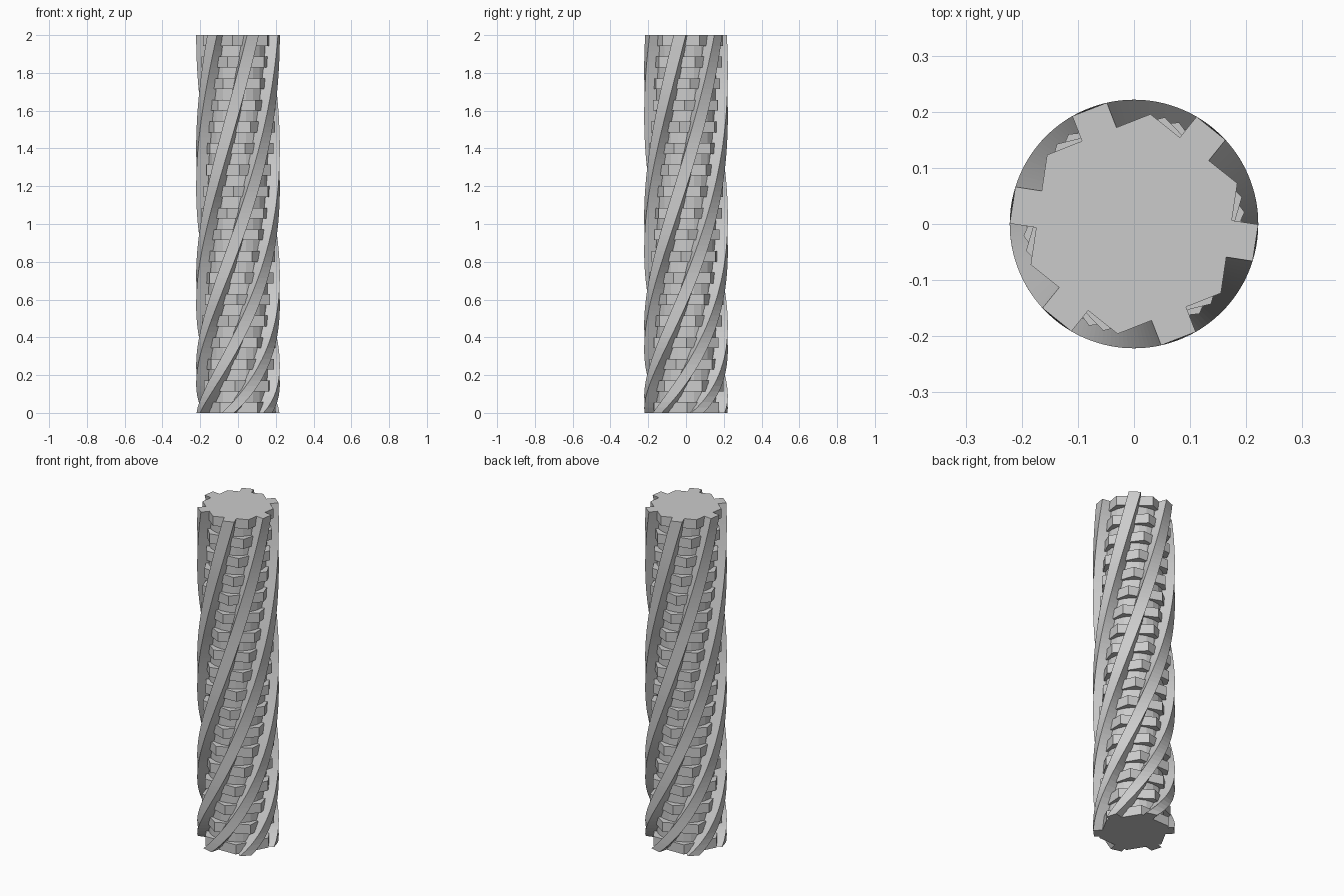
import bpy, bmesh
from math import sin, cos, radians, sqrt, pi

if "Cube" in bpy.data.objects:
    bpy.data.objects.remove(bpy.data.objects["Cube"])

HEIGHT = 2.0
LAYERS = 35
STEP = HEIGHT / LAYERS


def twist(z):
    """Rotation in radians: fast near the base, slower towards the top."""
    return radians(190 * (sqrt(z + 0.1) - sqrt(HEIGHT + 0.1)))


def add_loft(bm, rings):
    """Closed solid through a list of equal-length rings of points."""
    loops = [[bm.verts.new(p) for p in ring] for ring in rings]
    n = len(loops[0])
    for a, b in zip(loops, loops[1:]):
        for i in range(n):
            j = (i + 1) % n
            bm.faces.new((a[i], a[j], b[j], b[i]))
    bm.faces.new(loops[0][::-1])
    bm.faces.new(loops[-1])


def finish(bm, name):
    bmesh.ops.recalc_face_normals(bm, faces=bm.faces[:])
    mesh = bpy.data.meshes.new(name)
    bm.to_mesh(mesh)
    bm.free()
    obj = bpy.data.objects.new(name, mesh)
    bpy.context.collection.objects.link(obj)
    return obj


def polygon(sides, radius, angle, z):
    return [(radius * cos(angle + 2 * pi * i / sides),
             radius * sin(angle + 2 * pi * i / sides), z) for i in range(sides)]


# inner core seen in the recesses
bm = bmesh.new()
add_loft(bm, [polygon(24, 0.16, 0, 0.01), polygon(24, 0.16, 0, HEIGHT - 0.01)])
finish(bm, "inner_core")

# stacked hexagonal blocks, each turned along with the ribs
bm = bmesh.new()
for k in range(0, LAYERS, 2):
    z0, z1 = k * STEP, (k + 1) * STEP
    ang = radians(21.5) + twist(z1)
    add_loft(bm, [polygon(6, 0.198, ang, z0), polygon(6, 0.198, ang, z1)])
finish(bm, "hex_blocks")

# six twisted ribs with parallel sides
bm = bmesh.new()
SLICES = LAYERS * 2
for r in range(6):
    rings = []
    for s in range(SLICES + 1):
        z = HEIGHT * s / SLICES
        a = radians(-8.8 + 60 * r) + twist(z)
        profile = [(0.13, -0.033), (0.219, -0.033), (0.219, 0.033), (0.13, 0.033)]
        rings.append([(u * cos(a) - v * sin(a), u * sin(a) + v * cos(a), z)
                      for u, v in profile])
    add_loft(bm, rings)
finish(bm, "twisted_ribs")
